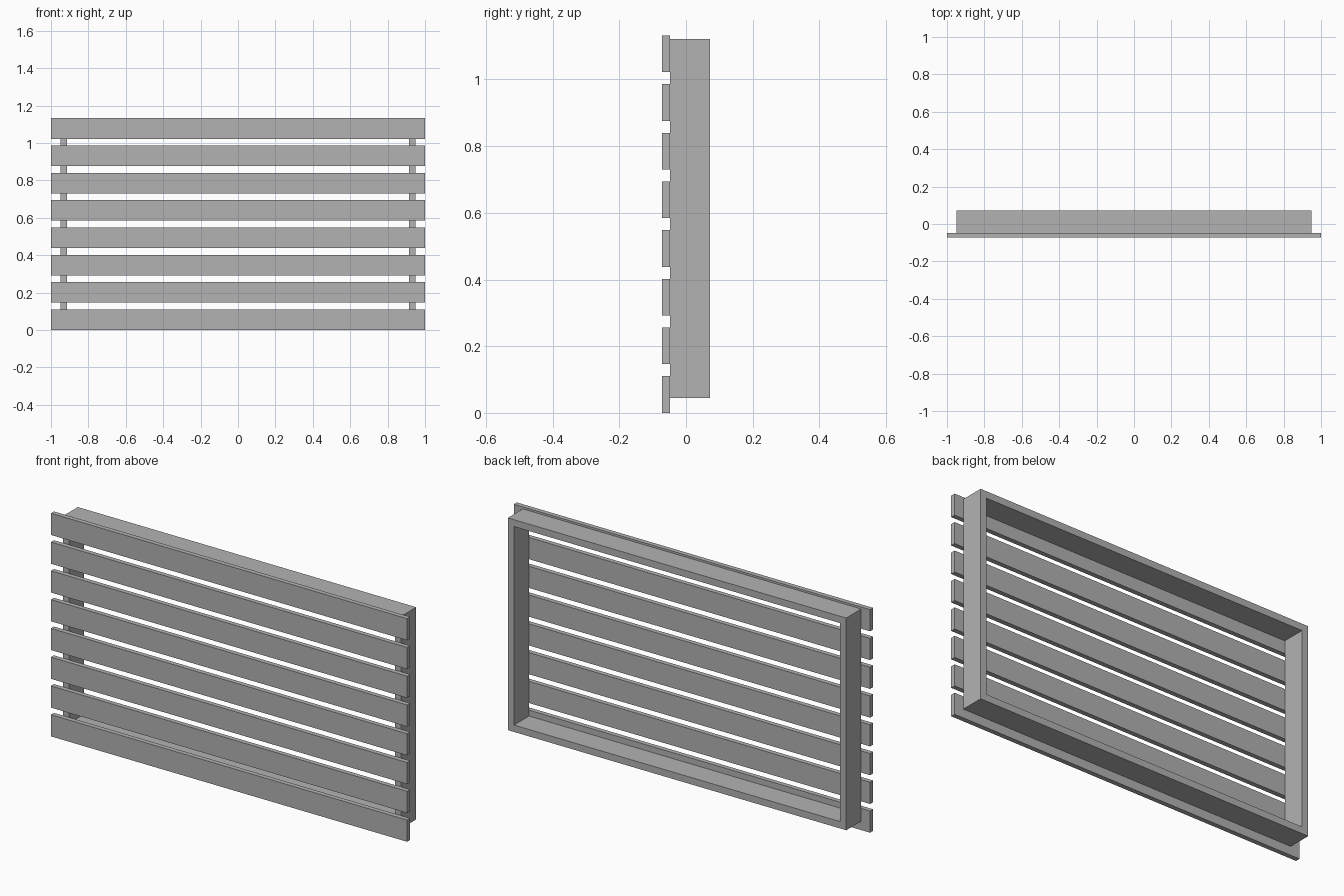
import bpy

cube = bpy.data.objects.get("Cube")
if cube:
    bpy.data.objects.remove(cube, do_unlink=True)

grey = bpy.data.materials.new("plain grey")
grey.use_nodes = True
colour = (0.448, 0.448, 0.448, 1)
grey.diffuse_color = colour
grey.node_tree.nodes["Principled BSDF"].inputs["Base Color"].default_value = colour


def board(name, x, y, z):
    """Box spanning the given (low, high) ranges."""
    spans = (x, y, z)
    bpy.ops.mesh.primitive_cube_add(size=1, location=[(a + b) / 2 for a, b in spans])
    obj = bpy.context.object
    obj.name = name
    obj.scale = [b - a for a, b in spans]
    bpy.ops.object.transform_apply(location=False, rotation=False, scale=True)
    obj.data.materials.append(grey)
    return obj


BACK, JOIN, FRONT = 0.072, -0.048, -0.072
SIDE, THICK = 0.95, 0.035
LOW, HIGH = 0.045, 1.122
SLATS, SLAT_HEIGHT, PITCH = 8, 0.11, 0.146

# Front slats, evenly spaced
for i in range(SLATS):
    board(f"slat_{i + 1}", (-1, 1), (FRONT, JOIN), (i * PITCH, i * PITCH + SLAT_HEIGHT))

# Frame behind the slats, each board butting against the next
depth = (JOIN, BACK)
inner = SIDE - THICK
board("top_rail", (-inner, SIDE), depth, (HIGH - THICK, HIGH))
board("bottom_rail", (-SIDE, inner), depth, (LOW, LOW + THICK))
board("left_post", (inner, SIDE), depth, (LOW, HIGH - THICK))
board("right_post", (-SIDE, -inner), depth, (LOW + THICK, HIGH))
